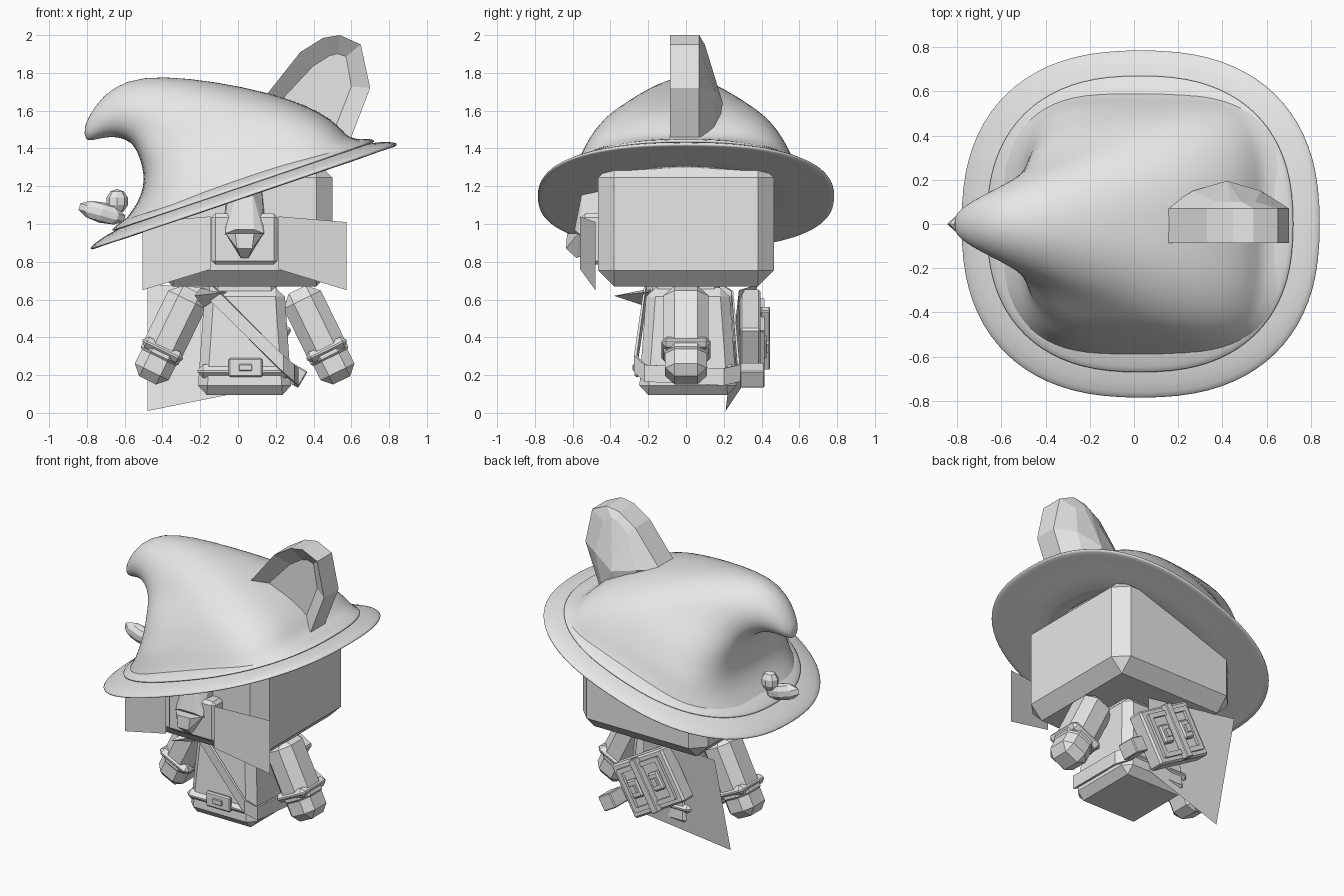
import bpy, bmesh, math
from mathutils import Vector, Matrix

if "Cube" in bpy.data.objects:
    bpy.data.objects.remove(bpy.data.objects["Cube"])

CX = 0.035  # centre line of the figure
grey = bpy.data.materials.new("plain_grey")
grey.diffuse_color = (0.8, 0.8, 0.8, 1)
grey.use_nodes = True
grey.node_tree.nodes["Principled BSDF"].inputs["Base Color"].default_value = grey.diffuse_color


def finish(name, bm, smooth=False):
    bmesh.ops.recalc_face_normals(bm, faces=bm.faces)
    me = bpy.data.meshes.new(name)
    bm.to_mesh(me)
    bm.free()
    me.materials.append(grey)
    ob = bpy.data.objects.new(name, me)
    bpy.context.collection.objects.link(ob)
    for p in me.polygons:
        p.use_smooth = smooth
    return ob


def box(name, loc, size, bevel=0.0, rot=0.0, taper=1.0):
    """Chamfered box, turned about y; taper narrows the top."""
    bm = bmesh.new()
    bmesh.ops.create_cube(bm, size=1)
    for v in bm.verts:
        k = taper if v.co.z > 0 else 1
        v.co = Vector((v.co.x * size[0] * k, v.co.y * size[1] * k, v.co.z * size[2]))
    if bevel:
        bmesh.ops.bevel(bm, geom=bm.edges[:], offset=bevel, segments=1, affect='EDGES')
    bm.transform(Matrix.Translation(loc) @ Matrix.Rotation(rot, 4, 'Y'))
    return finish(name, bm)


def hull(name, pts):
    bm = bmesh.new()
    for p in pts:
        bm.verts.new(p)
    res = bmesh.ops.convex_hull(bm, input=bm.verts[:])
    loose = [v for v in bm.verts if not v.link_faces]
    bmesh.ops.delete(bm, geom=loose, context='VERTS')
    return finish(name, bm)


def plate(name, pts):
    bm = bmesh.new()
    bm.faces.new([bm.verts.new(p) for p in pts])
    return finish(name, bm)


def loft(name, rings, n=32, closed=False):
    """Rings: left x, left z, right x, right z, half depth, squareness."""
    bm = bmesh.new()
    loops = []
    for lx, lz, rx, rz, w, e in rings:
        loop = []
        for i in range(n):
            a = 2 * math.pi * i / n
            c, s = math.cos(a), math.sin(a)
            c = math.copysign(abs(c) ** (2 / e), c)
            s = math.copysign(abs(s) ** (2 / e), s)
            t = (c + 1) / 2
            loop.append(bm.verts.new((lx + (rx - lx) * t, w * s, lz + (rz - lz) * t)))
        loops.append(loop)
    pairs = list(zip(loops, loops[1:]))
    if closed:
        pairs.append((loops[-1], loops[0]))
    else:
        bm.faces.new(loops[-1])
    for a, b in pairs:
        for i in range(n):
            j = (i + 1) % n
            bm.faces.new((a[i], a[j], b[j], b[i]))
    ob = finish(name, bm, True)
    sub = ob.modifiers.new("smooth", 'SUBSURF')
    sub.levels = sub.render_levels = 1
    return ob


# Head, muzzle and nose
box("head", (CX, 0, 1.0), (0.93, 0.93, 0.66), 0.085)
box("muzzle", (CX, -0.49, 0.92), (0.35, 0.13, 0.27), 0.02)
nose = [(0.04, -0.55, 1.17), (0.09, -0.46, 1.2), (0.05, -0.59, 0.97), (0.1, -0.57, 0.95),
        (0.1, -0.55, 1.0), (0.12, -0.46, 0.9)]
hull("nose_bridge", [(CX + s * x, y, z) for s in (-1, 1) for x, y, z in nose])
tip = [(0.1, -0.57, 0.95), (0.05, -0.63, 0.95), (0.04, -0.635, 0.87), (0.02, -0.58, 0.82),
       (0.03, -0.5, 0.85)]
hull("nose_tip", [(CX + s * x, y, z) for s in (-1, 1) for x, y, z in tip])

# Flat cheek plates
for side, s in (("left", -1), ("right", 1)):
    plate(side + "_cheek_plate", [(CX + s * x, y, z) for x, y, z in
          ((0.18, -0.56, 1.04), (0.54, -0.48, 1.01), (0.54, -0.48, 0.65), (0.18, -0.56, 0.76))])

# Torso, neck and kerchief point
box("torso", (CX, 0.01, 0.38), (0.5, 0.52, 0.57), 0.05, taper=0.84)
box("neck_collar", (CX, 0, 0.64), (0.34, 0.36, 0.14), 0.03)
hull("kerchief_point", [(-0.23, -0.38, 0.62), (-0.18, -0.2, 0.56), (-0.2, -0.18, 0.66),
                        (-0.06, -0.2, 0.64)])

# Arms with cuffs and hands
for side, s in (("left", -1), ("right", 1)):
    ang = -s * math.radians(26)
    down = Vector((s * math.sin(math.radians(26)), 0, -math.cos(math.radians(26))))
    mid = Vector((CX + s * 0.395, 0, 0.415))
    box(side + "_arm", mid - down * 0.04, (0.22, 0.24, 0.45), 0.06, ang)
    box(side + "_hand", mid + down * 0.17, (0.2, 0.22, 0.2), 0.05, ang)
    box(side + "_cuff", mid + down * 0.09, (0.235, 0.26, 0.06), 0.025, ang)

# Shoulder strap winding round the torso
path = [(-0.15, -0.22, 0.64), (0.24, -0.275, 0.26), (0.3, -0.22, 0.21), (0.32, 0.2, 0.19),
        (0.26, 0.285, 0.21), (-0.15, 0.25, 0.6), (-0.19, 0.15, 0.66), (-0.19, -0.15, 0.67)]
bm = bmesh.new()
lo = [bm.verts.new((x, y, z - 0.045)) for x, y, z in path]
hi = [bm.verts.new((x, y, z + 0.045)) for x, y, z in path]
for i in range(len(path)):
    j = (i + 1) % len(path)
    bm.faces.new((lo[i], lo[j], hi[j], hi[i]))
strap = finish("shoulder_strap", bm)
strap.modifiers.new("thickness", 'SOLIDIFY').thickness = 0.015

# Belt and buckle
box("belt", (CX, 0.005, 0.22), (0.5, 0.53, 0.07), 0.03)
box("buckle", (0.04, -0.26, 0.24), (0.18, 0.025, 0.1), 0.008)
box("buckle_pin", (0.04, -0.275, 0.24), (0.07, 0.015, 0.035), 0.004)

# Short cape hanging behind
plate("cape", [(-0.48, 0.21, 0.01), (-0.48, 0.38, 0.68), (0.12, 0.28, 0.65), (0.12, 0.29, 0.13)])

# Tilted pack on the back with frame, straps and fittings
turn = math.radians(30)
base = Matrix.Translation((0.01, 0, 0.395)) @ Matrix.Rotation(turn, 4, 'Y')


def on_pack(name, x, z, y, sx, sz, sy, bevel=0.0):
    box(name, base @ Vector((x, y, z)), (sx, sy, sz), bevel, turn)


on_pack("pack", 0, 0, 0.34, 0.43, 0.36, 0.11, 0.012)
for s in (-1, 1):
    on_pack("pack_frame_upright", s * 0.16, 0, 0.4, 0.03, 0.28, 0.03)
    on_pack("pack_frame_rail", 0, s * 0.13, 0.4, 0.34, 0.03, 0.03)
    on_pack("pack_pocket", s * 0.09, 0, 0.405, 0.08, 0.12, 0.04, 0.01)
    on_pack("pack_clasp", s * 0.09, 0, 0.43, 0.035, 0.05, 0.02)
on_pack("pack_strap", 0, 0, 0.42, 0.05, 0.36, 0.05, 0.005)
box("side_pouch", (0.3, 0.35, 0.2), (0.1, 0.13, 0.1), 0.006, turn)

# Wide tilted hat brim, a raised inner brim and the drooping crown
def brim(name, lx, rx, w, rise, thick):
    def ring(inset, up):
        a, b = lx + inset, rx - inset
        return (a, 1.135 + 0.34 * (a - 0.03) + up, b, 1.135 + 0.34 * (b - 0.03) + up,
                w - inset, 2.4)
    return loft(name, [ring(0.42, rise), ring(0.2, rise), ring(0.06, rise + 0.005),
                       ring(0.005, rise), ring(0, rise + thick / 2), ring(0.01, rise + thick),
                       ring(0.12, rise + thick + 0.045), ring(0.42, rise + thick + 0.07)],
                40, True)


brim("hat_brim", -0.785, 0.845, 0.79, 0.0, 0.025)
brim("inner_brim", -0.67, 0.725, 0.675, 0.06, 0.022)
loft("hat_crown", [
    (-0.60, 1.02, 0.69, 1.44, 0.60, 3.0),
    (-0.53, 1.11, 0.60, 1.455, 0.57, 3.6),
    (-0.50, 1.20, 0.565, 1.48, 0.55, 3.8),
    (-0.50, 1.27, 0.50, 1.555, 0.51, 3.4),
    (-0.52, 1.35, 0.36, 1.63, 0.455, 3.0),
    (-0.55, 1.415, 0.17, 1.695, 0.37, 2.6),
    (-0.59, 1.445, -0.12, 1.755, 0.28, 2.3),
    (-0.64, 1.46, -0.40, 1.785, 0.205, 2.0),
    (-0.69, 1.46, -0.59, 1.765, 0.15, 2.0),
    (-0.74, 1.45, -0.72, 1.68, 0.105, 2.0),
    (-0.785, 1.44, -0.79, 1.57, 0.065, 2.0),
    (-0.81, 1.45, -0.815, 1.51, 0.03, 2.0)], 36)


# Small leaf and berry ornament on the hat
def blob(name, loc, size, rot):
    bm = bmesh.new()
    bmesh.ops.create_uvsphere(bm, u_segments=8, v_segments=5, radius=1)
    bm.transform(Matrix.Translation(loc) @ Matrix.Rotation(rot, 4, 'Y')
                 @ Matrix.Diagonal((*size, 1)))
    finish(name, bm)


blob("ornament_leaf", (-0.72, 0, 1.06), (0.13, 0.05, 0.055), math.radians(15))
blob("ornament_berry", (-0.64, 0.02, 1.12), (0.06, 0.05, 0.065), 0)

# Single upright ear with a hollow front and a ridged back
outline = [(0.14, 1.67), (0.33, 1.91), (0.45, 1.985), (0.54, 2.0), (0.65, 1.95),
           (0.70, 1.72), (0.60, 1.46), (0.50, 1.36), (0.30, 1.45)]
bm = bmesh.new()
front = [bm.verts.new((x, -0.085, z)) for x, z in outline]
back = [bm.verts.new((x, 0.07, z)) for x, z in outline]
ridge = [bm.verts.new((0.42 + (x - 0.42) * 0.55, 0.1 if z > 1.9 else 0.15, 1.66 + (z - 1.66) * 0.85))
         for x, z in outline]
apex = bm.verts.new((0.42, 0.195, 1.64))
face = bm.faces.new(front)
for i in range(len(outline)):
    j = (i + 1) % len(outline)
    bm.faces.new((front[i], front[j], back[j], back[i]))
    bm.faces.new((back[i], back[j], ridge[j], ridge[i]))
    bm.faces.new((ridge[i], ridge[j], apex))
bmesh.ops.recalc_face_normals(bm, faces=bm.faces)
bmesh.ops.inset_region(bm, faces=[face], thickness=0.1, depth=0)
bmesh.ops.translate(bm, verts=face.verts, vec=(0, 0.07, 0))
finish("ear", bm)
